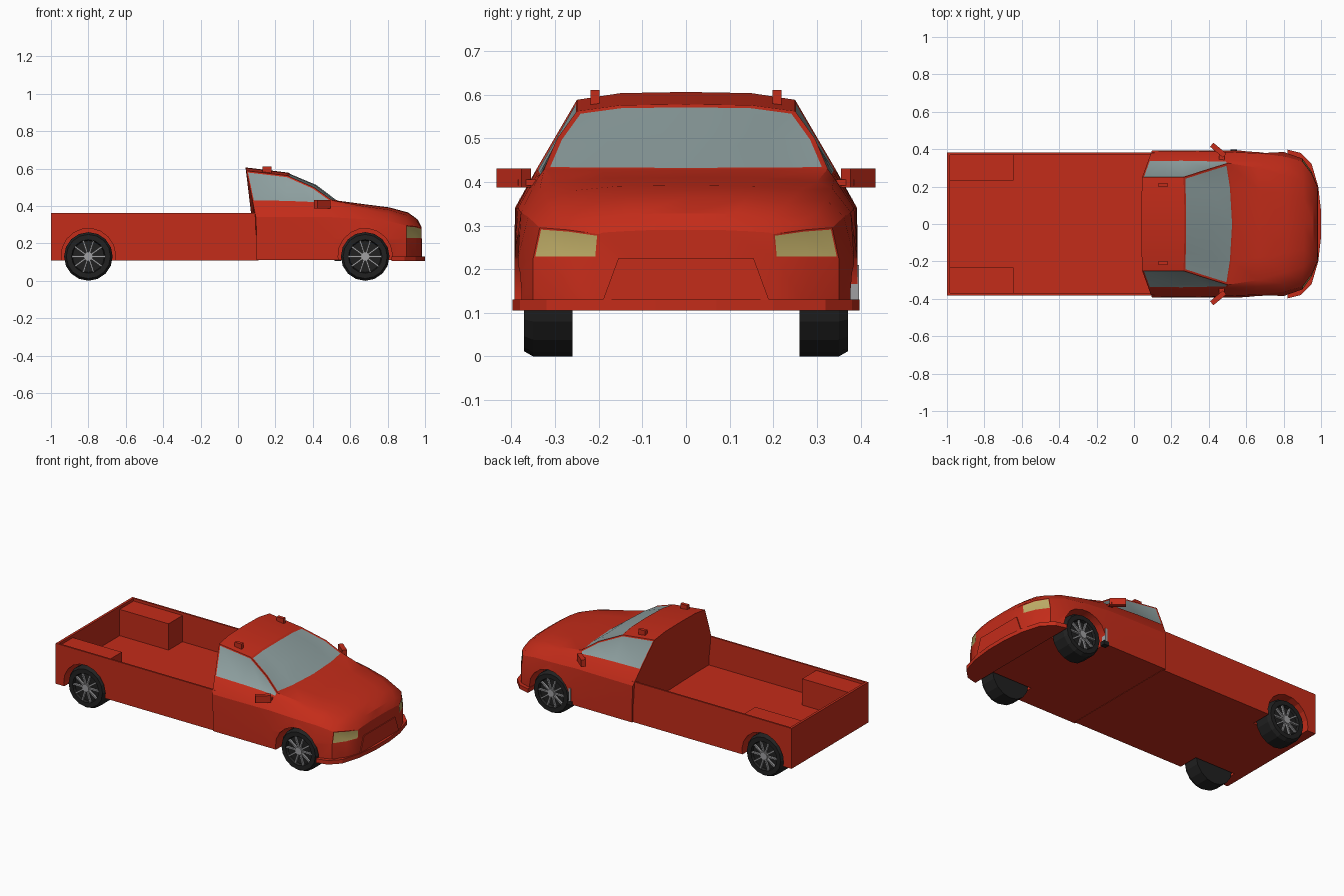
import bpy, bmesh, math
from mathutils import Matrix

if "Cube" in bpy.data.objects:
    bpy.data.objects.remove(bpy.data.objects["Cube"])


def mat(name, col):
    m = bpy.data.materials.new(name)
    m.diffuse_color = (*col, 1)
    m.use_nodes = True
    m.node_tree.nodes["Principled BSDF"].inputs["Base Color"].default_value = m.diffuse_color
    return m


RED = mat("red_paint", (0.55, 0.025, 0.01))
GLASS = mat("glass", (0.27, 0.35, 0.35))
LAMP = mat("lamp", (0.5, 0.4, 0.13))
BLACK = mat("rubber", (0.015, 0.015, 0.015))
GREY = mat("alloy", (0.35, 0.35, 0.36))


def finish(name, bm, *mats):
    bmesh.ops.recalc_face_normals(bm, faces=bm.faces[:])
    me = bpy.data.meshes.new(name)
    bm.to_mesh(me)
    bm.free()
    for m in mats:
        me.materials.append(m)
    ob = bpy.data.objects.new(name, me)
    bpy.context.collection.objects.link(ob)
    return ob


def box(name, x, y, z, m=RED):
    bm = bmesh.new()
    bmesh.ops.create_cube(bm, size=1)
    for v in bm.verts:
        v.co = [a[0] + (c + 0.5) * (a[1] - a[0]) for c, a in zip(v.co, (x, y, z))]
    return finish(name, bm, m)


def prism(name, pts, vec, m=RED):
    bm = bmesh.new()
    f = bm.faces.new([bm.verts.new(p) for p in pts])
    r = bmesh.ops.extrude_face_region(bm, geom=[f])
    bmesh.ops.translate(bm, vec=vec, verts=[g for g in r["geom"] if isinstance(g, bmesh.types.BMVert)])
    return finish(name, bm, m)


def cut(ob, cutter):
    cutter.hide_render = True
    md = ob.modifiers.new("cut", 'BOOLEAN')
    md.operation, md.solver, md.object = 'DIFFERENCE', 'EXACT', cutter
    bpy.context.view_layer.objects.active = ob
    bpy.ops.object.modifier_apply(modifier="cut")
    bpy.data.objects.remove(cutter)


def cut_arches(ob, x):
    for s in (1, -1):
        pts = [(x + 0.145 * math.cos(a), s * 0.25, 0.135 + 0.145 * math.sin(a))
               for a in [i * math.tau / 18 + 0.05 for i in range(18)]]
        cut(ob, prism("arch_cutter", pts, (0, s * 0.3, 0)))


# cab and hood: x, bulge, lower y, shoulder y, shoulder z, belt y, belt z, edge y, edge z, top z
STATIONS = [
    (0.10, 0, .393, .392, .34, .345, .425, .25, .588, .606),
    (0.26, .01, .393, .390, .34, .345, .422, .25, .562, .578),
    (0.40, .02, .393, .388, .34, .342, .416, .295, .50, .515),
    (0.50, .035, .393, .385, .34, .340, .408, .325, .43, .428),
    (0.66, .01, .392, .378, .33, .335, .385, .30, .400, .410),
    (0.80, .01, .385, .362, .32, .32, .36, .26, .380, .392),
    (0.90, .01, .350, .335, .295, .30, .328, .23, .35, .365),
    (0.95, .01, .280, .27, .29, .25, .305, .19, .318, .328),
    (0.98, 0, .205, .20, .28, .19, .284, .14, .287, .29),
]
bm = bmesh.new()
rings = []
for i, (x, bulge, yb, y3, z3, y4, z4, y5, z5, zt) in enumerate(STATIONS):
    half = [(0, .11), (yb, .11), (yb, .225), (y3, z3), (y4, z4), (y5, z5),
            (y5 * .6, zt - .15 * (zt - z5)), (0, zt)]
    full = half + [(-y, z) for y, z in half[6:0:-1]]
    ring = []
    for y, z in full:
        dx = bulge * (1 - (y / 0.34) ** 2) if z > z4 else 0
        if i == 0:
            dx = -0.06 * max(0, (z - 0.32) / 0.286)
        ring.append(bm.verts.new((x + dx, y, z)))
    rings.append(ring)
strip = {}
for s in range(len(rings) - 1):
    a, b = rings[s], rings[s + 1]
    for k in range(14):
        n = (k + 1) % 14
        strip[s, k] = bm.faces.new((a[k], a[n], b[n], b[k]))
bm.faces.new(rings[0])
bm.faces.new(rings[-1])
bmesh.ops.recalc_face_normals(bm, faces=bm.faces[:])
# windows and headlights are inset from the skin
panels = [([(s, k) for s in (1, 2) for k in (5, 6, 7, 8)], 1, .011, -.003)]
for k in (4, 9):
    panels.append(([(s, k) for s in (0, 1, 2)], 1, .008, -.003))
for k in (2, 11):
    panels.append(([(s, k) for s in (6, 7)], 2, .004, -.001))
for keys, mi, t, d in panels:
    fs = [strip[q] for q in keys]
    bmesh.ops.inset_region(bm, faces=fs, thickness=t, depth=d, use_even_offset=True, use_boundary=True)
    for f in fs:
        f.material_index = mi
cab = finish("cab", bm, RED, GLASS, LAMP)
cut_arches(cab, 0.68)
bpy.ops.object.select_all(action='DESELECT')
cab.select_set(True)
bpy.context.view_layer.objects.active = cab
bpy.ops.object.shade_smooth_by_angle(angle=math.radians(25))

# cargo bed with wheel boxes
bed = box("cargo_bed", (-1, 0.11), (-0.381, 0.381), (0.108, 0.362))
cut(bed, box("bed_cutter", (-0.985, 0.3), (-0.232, 0.232), (0.18, 0.5)))
cut(bed, box("bed_cutter", (-0.645, 0.3), (-0.37, 0.37), (0.18, 0.5)))
cut(bed, box("bed_cutter", (-0.985, -0.6), (-0.37, 0.37), (0.345, 0.5)))
cut_arches(bed, -0.8)

# front bumper lip and grille panel
lip = [(.82, .398), (.89, .38), (.95, .32), (.985, .2), (1.0, .07)]
lip += [(x, -y) for x, y in reversed(lip)]
prism("bumper_lip", [(x, y, 0.105) for x, y in lip], (0, 0, 0.025))
prism("grille_panel", [(.975, -.19, .13), (.975, .19, .13), (.975, .155, .225), (.975, -.155, .225)],
      (0.01, 0, 0))


# wheels: lathed tyre, spokes and hub
def wheel(name, x, s):
    N = 16
    bm = bmesh.new()
    prof = [(.13, .26), (.13, .35), (.118, .371), (.09, .371), (.085, .355)]
    rows = [[bm.verts.new((x + r * math.sin(i * math.tau / N), s * y, .13 - r * math.cos(i * math.tau / N)))
             for i in range(N)] for r, y in prof]
    for a, b in zip(rows, rows[1:]):
        for i in range(N):
            j = (i + 1) % N
            bm.faces.new((a[i], a[j], b[j], b[i]))
    bm.faces.new(rows[0])
    bm.faces.new(rows[-1])
    finish(name + "_tyre", bm, BLACK)
    bm = bmesh.new()
    for i in range(10):
        m = (Matrix.Translation((x, s * .36, .13)) @ Matrix.Rotation(i * math.tau / 10, 4, 'Y')
             @ Matrix.Translation((.05, 0, 0)) @ Matrix.Diagonal((.076, .016, .009, 1)))
        bmesh.ops.create_cube(bm, size=1, matrix=m)
    bmesh.ops.create_cone(bm, cap_ends=True, segments=10, radius1=.024, radius2=.024, depth=.03,
                          matrix=Matrix.Translation((x, s * .358, .13)) @ Matrix.Rotation(math.pi / 2, 4, 'X'))
    finish(name + "_spokes", bm, GREY)


for s, side in ((1, "left"), (-1, "right")):
    wheel("front_wheel_" + side, 0.68, s)
    wheel("rear_wheel_" + side, -0.8, s)
    # wing mirrors
    head = box("mirror_" + side, (-.045, .045), (-.014, .014), (-.022, .022))
    head.location = (.45, s * .395, .409)
    head.rotation_euler = (0, 0, -s * math.radians(40))
    box("mirror_arm_" + side, (.455, .485), sorted((s * .33, s * .385)), (.392, .405))
    # roof rack mounts
    box("roof_mount_" + side, (.13, .178), sorted((s * .198, s * .219)), (.57, .61))

# splash guard behind the front left wheel
box("splash_guard", (.525, .54), (.365, .396), (.13, .21), GREY)
box("splash_guard_foot", (.515, .55), (.365, .397), (.105, .13), BLACK)
